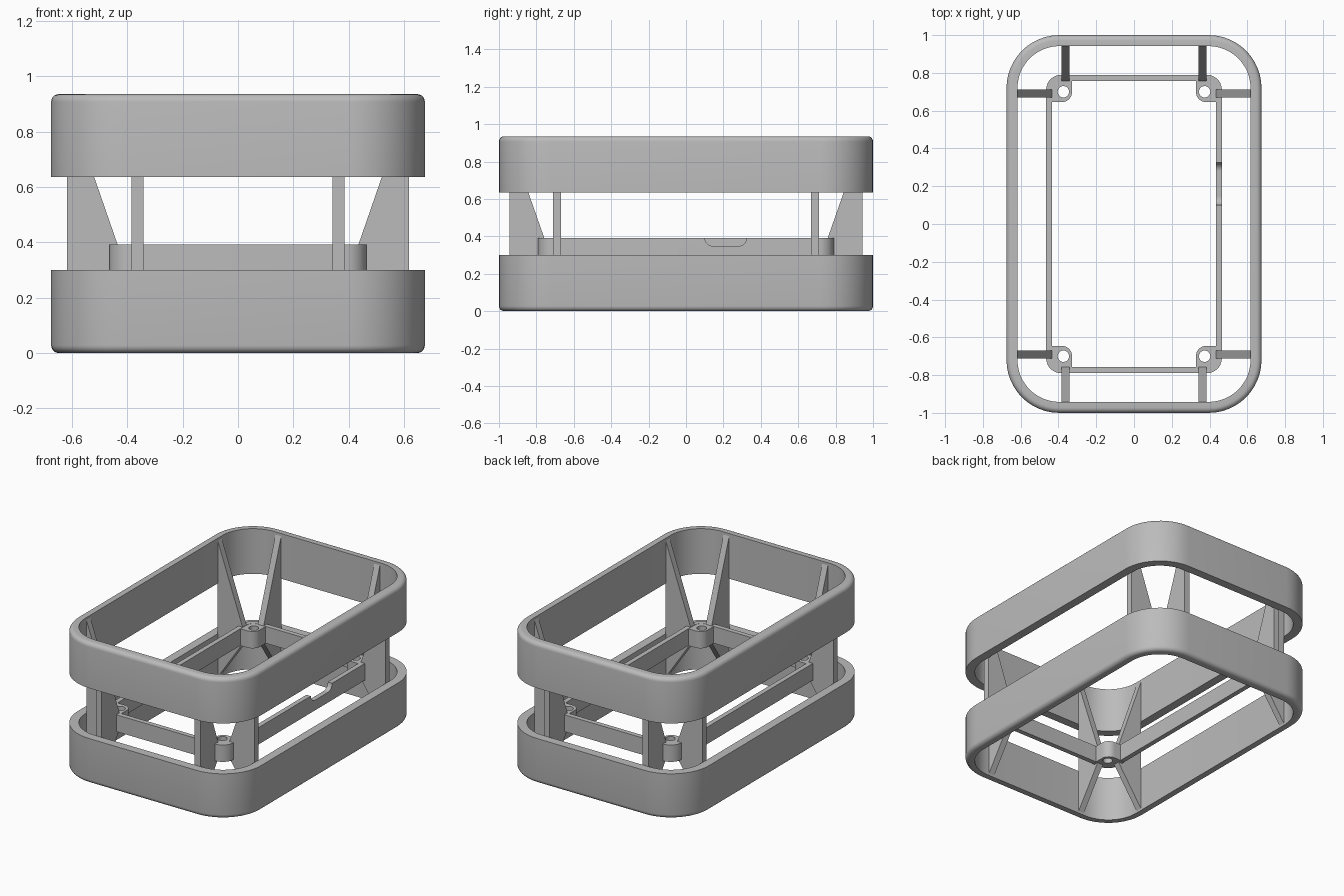
import bpy
import bmesh
from math import cos, sin, pi, radians

cube = bpy.data.objects.get("Cube")
if cube:
    bpy.data.objects.remove(cube, do_unlink=True)

grey = bpy.data.materials.new("plain grey")
grey.use_nodes = True
grey.diffuse_color = (0.5, 0.5, 0.5, 1)
grey.node_tree.nodes["Principled BSDF"].inputs["Base Color"].default_value = (0.5, 0.5, 0.5, 1)

ARC = 12  # segments in every rounded corner


def outline(x0, x1, y0, y1, radii):
    """Rounded rectangle, counter-clockwise from the +x +y corner."""
    if not isinstance(radii, tuple):
        radii = (radii,) * 4
    points = []
    for i, ((cx, sx), (cy, sy)) in enumerate([((x1, -1), (y1, -1)), ((x0, 1), (y1, -1)),
                                              ((x0, 1), (y0, 1)), ((x1, -1), (y0, 1))]):
        r = radii[i]
        for k in range(ARC + 1):
            a = (i + k / ARC) * pi / 2
            points.append((cx + sx * r + r * cos(a), cy + sy * r + r * sin(a)))
    return points


def finish(name, bm, smooth=True):
    bmesh.ops.recalc_face_normals(bm, faces=bm.faces)
    mesh = bpy.data.meshes.new(name)
    bm.to_mesh(mesh)
    bm.free()
    mesh.materials.append(grey)
    obj = bpy.data.objects.new(name, mesh)
    bpy.context.collection.objects.link(obj)
    if smooth:
        bpy.ops.object.select_all(action='DESELECT')
        bpy.context.view_layer.objects.active = obj
        obj.select_set(True)
        bpy.ops.object.shade_smooth_by_angle(angle=radians(30))
    return obj


def loft(name, loops):
    """Closed tube skinned through (outline, z) loops, the last joined to the first."""
    bm = bmesh.new()
    rows = [[bm.verts.new((x, y, z)) for x, y in pts] for pts, z in loops]
    n = len(rows[0])
    for a, b in zip(rows, rows[1:] + rows[:1]):
        for i in range(n):
            j = (i + 1) % n
            bm.faces.new((a[i], a[j], b[j], b[i]))
    return finish(name, bm)


def prism(name, points, offset, smooth=False):
    """Flat 3D polygon pushed along an offset vector."""
    bm = bmesh.new()
    face = bm.faces.new([bm.verts.new(p) for p in points])
    new = bmesh.ops.extrude_face_region(bm, geom=[face])["geom"]
    bmesh.ops.translate(bm, vec=offset, verts=[v for v in new if isinstance(v, bmesh.types.BMVert)])
    return finish(name, bm, smooth)


def box_outline(hx, hy, r):
    return outline(-hx, hx, -hy, hy, r)


# Outer bands, each with one rounded outer rim
HX, HY, RAD, WALL, FILLET = 0.675, 1.0, 0.28, 0.058, 0.028


def band(name, z_plain, z_round):
    s = 1 if z_round > z_plain else -1
    inner = box_outline(HX - WALL, HY - WALL, RAD - WALL)
    loops = [(inner, z_plain), (inner, z_round)]
    for k in range(6):
        a = k / 5 * pi / 2
        d = FILLET * (1 - sin(a))
        loops.append((box_outline(HX - d, HY - d, RAD - d), z_round - s * FILLET * (1 - cos(a))))
    loops.append((box_outline(HX, HY, RAD), z_plain))
    return loft(name, loops)


band("lower_band", 0.30, 0.0)
band("upper_band", 0.635, 0.935)

# Inner frame with a rounded notch in its left wall
Z0, Z1 = 0.28, 0.392
outer, inner = box_outline(0.465, 0.79, 0.08), box_outline(0.433, 0.758, 0.048)
frame = loft("inner_frame", [(inner, Z0), (inner, Z1), (outer, Z1), (outer, Z0)])
cutter = prism("notch_cutter", [(0.4, y, z) for y, z in outline(0.1, 0.325, 0.348, 0.46, 0.045)],
               (0.1, 0, 0))
cutter.hide_render = True
cut = frame.modifiers.new("notch", 'BOOLEAN')
cut.operation, cut.object, cut.solver = 'DIFFERENCE', cutter, 'EXACT'
bpy.ops.object.select_all(action='DESELECT')
bpy.context.view_layer.objects.active = frame
frame.select_set(True)
bpy.ops.object.modifier_apply(modifier=cut.name)
bpy.data.objects.remove(cutter, do_unlink=True)

# Screw bosses and sloped ribs at the four corners
T = 0.021  # half rib thickness
for sx, side in ((1, "left"), (-1, "right")):
    for sy, end in ((1, "back"), (-1, "front")):
        tag = f"{end}_{side}"
        pad = [(sx * x, sy * y) for x, y in
               outline(0.328, 0.463, 0.645, 0.788, (0.078, 0.004, 0.055, 0.004))]
        hole = [(sx * x, sy * y) for x, y in outline(0.344, 0.404, 0.67, 0.73, 0.03)]
        top = Z1 - 0.001
        loft(f"boss_{tag}", [(hole, Z0 - 0.001), (hole, top), (pad, top), (pad, Z0 - 0.001)])

        def rib(a, b):
            return [(a, Z0), (a, Z1), (b, 0.92), (b, 0.012)]

        prism(f"side_rib_{tag}", [(sx * x, sy * 0.69 - T, z) for x, z in rib(0.435, 0.618)],
              (0, 2 * T, 0))
        prism(f"end_rib_{tag}", [(sx * 0.363 - T, sy * y, z) for y, z in rib(0.758, 0.943)],
              (2 * T, 0, 0))
